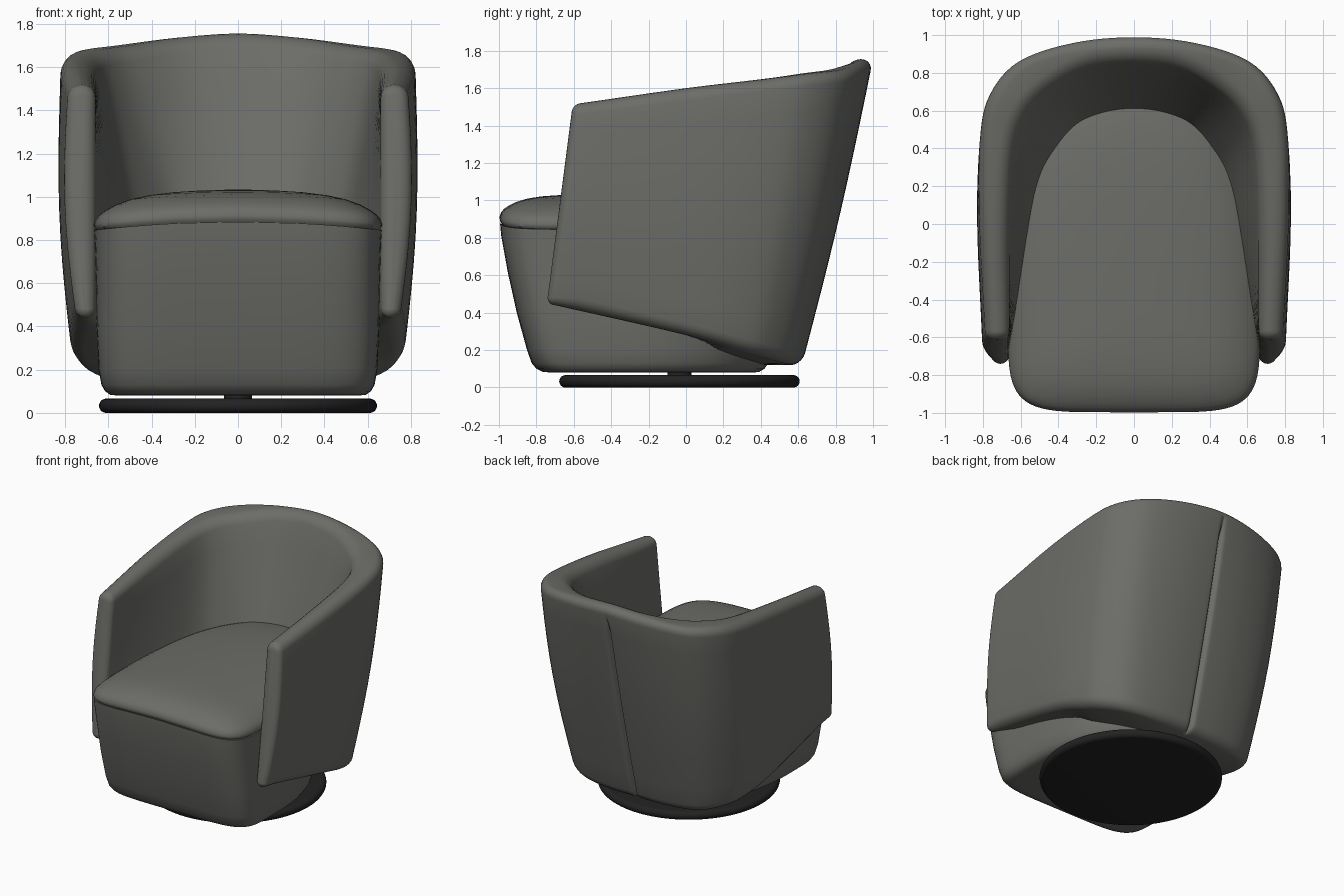
import bpy, bmesh, math
from mathutils import Vector

if "Cube" in bpy.data.objects:
    bpy.data.objects.remove(bpy.data.objects["Cube"])


def material(name, rgb):
    m = bpy.data.materials.new(name)
    m.diffuse_color = (*rgb, 1)
    m.use_nodes = True
    m.node_tree.nodes["Principled BSDF"].inputs["Base Color"].default_value = m.diffuse_color
    return m


GREY = material("warm grey fabric", (0.150, 0.150, 0.138))
BLACK = material("black metal", (0.016, 0.016, 0.016))


def loft(name, rings, mat, angle=40):
    """Skin closed rings of equal length and cap both ends."""
    bm = bmesh.new()
    rows = [[bm.verts.new(p) for p in r] for r in rings]
    n = len(rows[0])
    for a, b in zip(rows, rows[1:]):
        for i in range(n):
            j = (i + 1) % n
            bm.faces.new((a[i], a[j], b[j], b[i]))
    bm.faces.new(rows[0])
    bm.faces.new(rows[-1])
    bmesh.ops.recalc_face_normals(bm, faces=bm.faces)
    me = bpy.data.meshes.new(name)
    bm.to_mesh(me)
    bm.free()
    ob = bpy.data.objects.new(name, me)
    bpy.context.collection.objects.link(ob)
    me.materials.append(mat)
    bpy.ops.object.select_all(action='DESELECT')
    ob.select_set(True)
    bpy.context.view_layer.objects.active = ob
    bpy.ops.object.shade_smooth_by_angle(angle=math.radians(angle))
    return ob


# --- Wraparound shell: stations from arm front to middle of the back
# outer top x,y,z | outer bottom x,y,z | inner top x,y | inner bottom x,y
STATIONS = [
    (.785, -.56, 1.52, .75, -.70, .44, .66, -.56, .66, -.70),
    (.815, .00, 1.60, .77, .00, .28, .67, .00, .44, .00),
    (.815, .45, 1.65, .73, .30, .20, .65, .40, .34, .08),
    (.765, .69, 1.68, .65, .45, .16, .58, .60, .24, .17),
    (.61, .87, 1.70, .51, .56, .13, .45, .73, .13, .30),
    (.32, .97, 1.735, .27, .61, .12, .25, .84, .04, .31),
    (0, 1.0, 1.755, 0, .62, .12, 0, .87, 0, .32),
]
XS = (0, 3, 6, 8)
FULL = STATIONS + [tuple(-v if k in XS else v for k, v in enumerate(s))
                   for s in STATIONS[-2::-1]]


def station(u):
    """Catmull-Rom interpolation between stations."""
    i = min(int(u), len(FULL) - 2)
    t = u - i
    b, c = FULL[i], FULL[i + 1]
    a = FULL[i - 1] if i else [2 * p - q for p, q in zip(b, c)]
    d = FULL[i + 2] if i + 2 < len(FULL) else [2 * q - p for p, q in zip(b, c)]
    return [.5 * (2 * q + (r - p) * t + (2 * p - 5 * q + 4 * r - s) * t * t
                  + (3 * q - p - 3 * r + s) * t ** 3)
            for p, q, r, s in zip(a, b, c, d)]


def shell_ring(u, inset=0.0, shift=0.0):
    ox, oy, oz, bx, by, bz, ix, iy, jx, jy = station(u)
    ot, ob = Vector((ox, oy, oz)), Vector((bx, by, bz))
    it, ib = Vector((ix, iy, oz)), Vector((jx, jy, bz))
    height = (ot - ob).length
    out_dir = ((ot - it).normalized() + (ob - ib).normalized()) / 2

    def place(s, h):
        p = (ob.lerp(ot, h)).lerp(ib.lerp(it, h), s)
        bulge = .035 * math.sin(math.pi * min(max(h, 0), 1))
        p += out_dir * bulge * (1 - s) * min(1, .4 + abs(p.x))
        # stitched groove down the middle of the back
        if p.y > .3:
            fade = min(1, max(0, (.95 - h) / .08))
            p.y -= .035 * math.exp(-(p.x / .013) ** 2) * fade * max(0, 1 - 2 * s)
        p.y += shift
        return p

    def corner(s0, h0, a0):
        th = (it - ot).length if h0 else (ib - ob).length
        r = min(.065, .48 * th)
        ri = max(r - inset, .004)
        pts = []
        for k in range(6):
            a = math.radians(a0 + 18 * k)
            ds = (r + ri * math.cos(a)) if s0 else (r - ri * -math.cos(a))
            s = (1 - (r - ri * math.cos(a)) / th) if s0 else (r + ri * math.cos(a)) / th
            h = (1 - (r - ri * math.sin(a)) / height) if h0 else (r + ri * math.sin(a)) / height
            pts.append((s, h))
        return pts

    ctrl = corner(1, 0, -90) + corner(1, 1, 0) + corner(0, 1, 90) + corner(0, 0, 180)
    ring = []
    for k, (s, h) in enumerate(ctrl):
        ring.append(place(s, h))
        if k % 12 == 5:             # subdivide the tall inner and outer walls
            s2, h2 = ctrl[(k + 1) % 24]
            ring += [place(s + (s2 - s) * f / 10, h + (h2 - h) * f / 10)
                     for f in range(1, 10)]
    return ring


half = [k / 6 for k in range(0, 35)] + [5.8, 5.88, 5.93, 5.96, 5.98]
us = half + [6] + [12 - u for u in reversed(half)]
R = .045
caps = [math.radians(a) for a in (90, 70, 50, 30, 15)]
rings = [shell_ring(0, R * (1 - math.cos(a)), -R * math.sin(a)) for a in caps]
rings += [shell_ring(u) for u in us]
rings += [shell_ring(12, R * (1 - math.cos(a)), -R * math.sin(a)) for a in reversed(caps)]
loft("shell", rings, GREY, 50)

# --- Seat: rounded plan, z / front y / back y / half width
CY = -.4


def seat_ring(z, yf, yb, w, n=72):
    ring = []
    for k in range(n):
        a = 2 * math.pi * k / n
        c, s = math.cos(a), math.sin(a)
        e = 2 / (5.5 if s < 0 else 2.4)
        x = w * math.copysign(abs(c) ** e, c)
        y = CY + (yb - CY if s > 0 else CY - yf) * math.copysign(abs(s) ** e, s)
        crown = .04 * min(max((z - .5) / .35, 0), 1) * (1 - (x / .67) ** 2)
        ring.append((x, y, z + crown))
    return ring


body = [(.08, -.72, .36, .55), (.083, -.765, .39, .59), (.10, -.80, .42, .615),
        (.13, -.825, .44, .632), (.20, -.85, .46, .645), (.40, -.905, .52, .655),
        (.60, -.952, .60, .658), (.78, -.988, .70, .663), (.845, -.995, .76, .667)]
loft("seat_base", [seat_ring(*b) for b in body], GREY)

# --- Domed seat cushion above the seam
dome = [(.98, -.005), (.997, .008), (1, .025), (.985, .05), (.96, .067), (.92, .083), (.85, .104),
        (.75, .122), (.62, .134), (.45, .141), (.25, .144), (.08, .145)]
loft("seat_cushion", [seat_ring(.848 + dz, CY - .597 * f, CY + 1.17 * f, .668 * f)
                      for f, dz in dome], GREY)


# --- Swivel base: thick round plate and short post
def disc_ring(r, z, n=96):
    return [(r * math.cos(2 * math.pi * k / n), -.035 + r * math.sin(2 * math.pi * k / n), z)
            for k in range(n)]


rim = [(.61 + .033 * math.cos(math.radians(a)), .033 + .033 * math.sin(math.radians(a)))
       for a in range(-90, 91, 15)]
loft("base_plate", [disc_ring(r, z) for r, z in rim], BLACK)
loft("base_post", [disc_ring(.065, .06), disc_ring(.065, .09)], BLACK)
